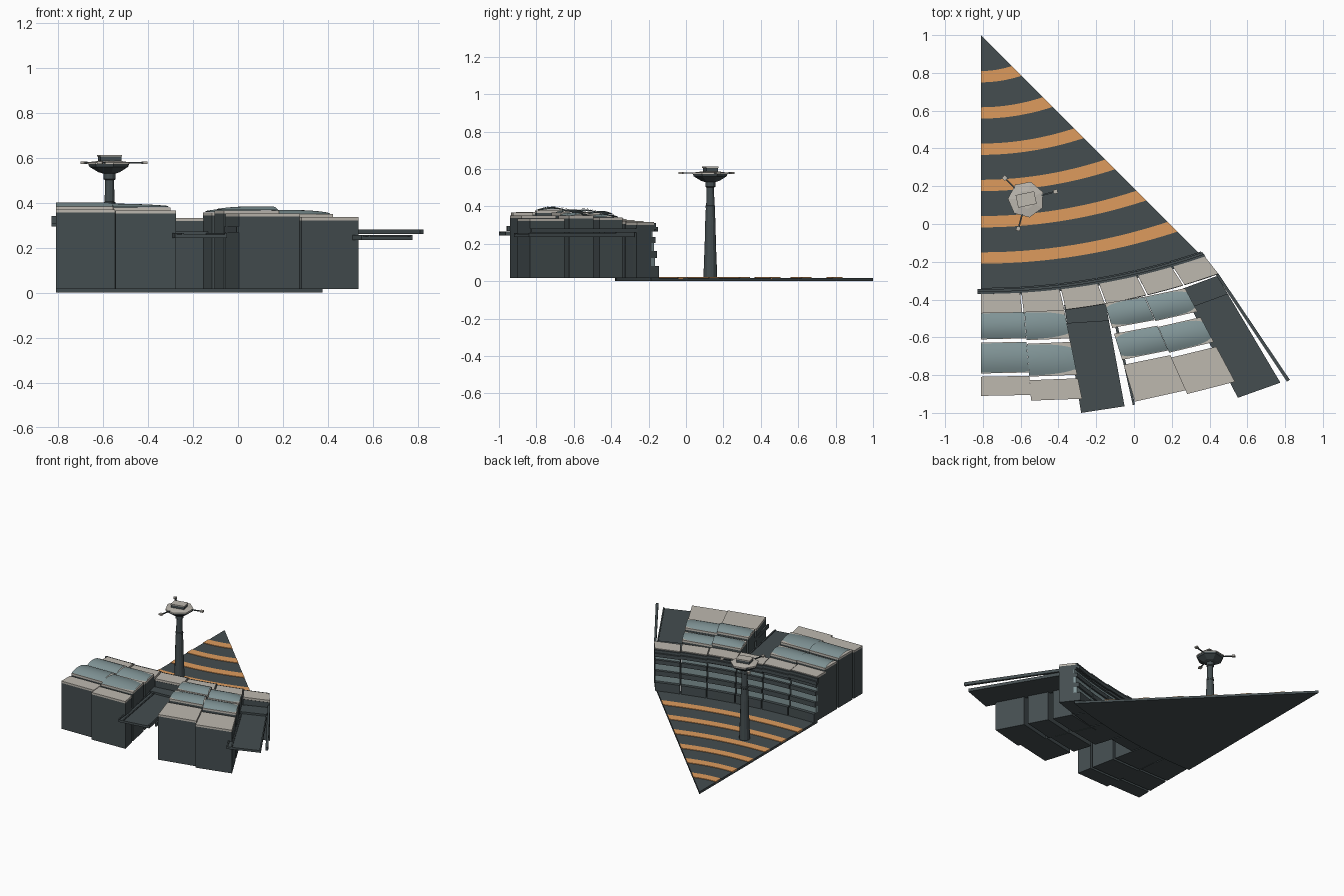
import bpy, bmesh
from math import sin, cos, radians, sqrt, pi
from mathutils import Vector

if "Cube" in bpy.data.objects:
    bpy.data.objects.remove(bpy.data.objects["Cube"])


def mat(name, rgb):
    m = bpy.data.materials.new(name)
    m.diffuse_color = (*rgb, 1)
    m.use_nodes = True
    m.node_tree.nodes["Principled BSDF"].inputs["Base Color"].default_value = m.diffuse_color
    return m


DARK = mat("dark_metal", (0.058, 0.075, 0.08))
ORANGE = mat("orange_paint", (0.73, 0.33, 0.11))
PALE = mat("pale_panel", (0.51, 0.48, 0.43))
GLASS = mat("grey_glass", (0.22, 0.30, 0.31))


def finish(name, bm, m):
    bmesh.ops.recalc_face_normals(bm, faces=bm.faces)
    me = bpy.data.meshes.new(name)
    bm.to_mesh(me)
    bm.free()
    ob = bpy.data.objects.new(name, me)
    bpy.context.collection.objects.link(ob)
    me.materials.append(m)
    return ob


def prism(name, pts, z0, z1, m):
    bm = bmesh.new()
    lo = [bm.verts.new((p[0], p[1], z0)) for p in pts]
    hi = [bm.verts.new((p[0], p[1], z1)) for p in pts]
    bm.faces.new(lo)
    bm.faces.new(hi)
    n = len(pts)
    for i in range(n):
        bm.faces.new((lo[i], lo[(i + 1) % n], hi[(i + 1) % n], hi[i]))
    return finish(name, bm, m)


def lathe(name, prof, n, x, y, m, a0=0.0):
    bm = bmesh.new()
    rings = [[bm.verts.new((x + r * cos(a0 + 2 * pi * k / n), y + r * sin(a0 + 2 * pi * k / n), z))
              for k in range(n)] for r, z in prof]
    for a, b in zip(rings, rings[1:]):
        for k in range(n):
            bm.faces.new((a[k], a[(k + 1) % n], b[(k + 1) % n], b[k]))
    bm.faces.new(rings[0])
    bm.faces.new(rings[-1])
    return finish(name, bm, m)


# Landing apron: wedge with arcs scaled from the apex
AX, AY = -0.81, 1.0


def apron_arc(d, n=14):
    R = 2.64 * d
    end = R * (sqrt(1 + 2 * d / R) - 1)
    xs = [end * i / n for i in range(n + 1)]
    return [(AX + x, AY - d + x * x / (2 * R)) for x in xs]


prism("apron", [(AX, AY)] + apron_arc(1.38), 0, 0.017, DARK)
for i in range(6):
    d = 0.19 + 0.192 * i
    prism(f"apron_stripe_{i}", apron_arc(d) + apron_arc(d + 0.06)[::-1], 0.012, 0.021, ORANGE)

# Curved terminal ring facing the apron
CY = 3.27


def polar(r, deg):
    return (AX + r * sin(radians(deg)), CY - r * cos(radians(deg)))


def ring_piece(name, r0, r1, a0, a1, z0, z1, m, n=4):
    steps = [a0 + (a1 - a0) * i / n for i in range(n + 1)]
    flare = lambda r: 1 + 0.035 * (r - 3.63) / 0.125
    prism(name, [polar(r0, a * flare(r0)) for a in steps] +
          [polar(r1, a * flare(r1)) for a in reversed(steps)], z0, z1, m)


BANDS = [(0.017, 0.08, 3.608, DARK), (0.08, 0.125, 3.632, GLASS), (0.125, 0.16, 3.62, DARK),
         (0.16, 0.205, 3.64, GLASS), (0.205, 0.235, 3.63, DARK), (0.235, 0.265, 3.648, GLASS)]
joints = [0, 3.3, 6.6, 9.8, 13.1, 16.1, 19.0]
for s in range(6):
    a0, a1 = joints[s] + (0.06 if s else 0), joints[s + 1] - 0.06
    top = 0.345 - 0.006 * s
    ring_piece(f"terminal_core_{s}", 3.655, 3.752, a0, a1, 0.017, top - 0.015, DARK)
    for k, (z0, z1, r, m) in enumerate(BANDS):
        ring_piece(f"terminal_band_{s}_{k}", r, 3.665, a0, a1, z0, z1, m)
    ring_piece(f"terminal_fascia_{s}", 3.635, 3.665, a0, a1, 0.265, top - 0.015, DARK)
    ring_piece(f"terminal_roof_{s}", 3.64, 3.75, a0, a1, top - 0.015, top, PALE)
    ring_piece(f"terminal_ledge_{s}", 3.615, 3.627, joints[s] - 0.3 * (s == 0), joints[s + 1],
               top - 0.05, top - 0.025, DARK)
    ring_piece(f"terminal_gutter_{s}", 3.627, 3.64, joints[s] - 0.3 * (s == 0), joints[s + 1],
               top - 0.04, top - 0.005, DARK)


# Two halls made of rows of blocks with roofs; columns run between two guide lines
def on(line, t):
    return Vector(line[0]).lerp(Vector(line[1]), t)


def patch(col, t0, t1):
    a, b = col
    return [on(a, t0), on(b, t0), on(b, t1), on(a, t1)]


def skylight(name, col, t0, t1, z, u0, u1, h=0.017):
    """Bulging glass panel that narrows towards u = +-1."""
    bm = bmesh.new()
    nu, nv = 8, 8
    grid = []
    for i in range(nu + 1):
        f = i / nu
        u = u0 + (u1 - u0) * f
        w = 0.95 - 0.3 * u ** 6
        row = []
        for j in range(nv + 1):
            v = -1 + 2 * j / nv
            t = (t0 + t1) / 2 + (t1 - t0) / 2 * v * w
            p = on(col[0], t).lerp(on(col[1], t), f)
            row.append(bm.verts.new((p.x, p.y, z + 0.001 + h * (1 - v * v) * (1 - 0.6 * u ** 4))))
        grid.append(row)
    for i in range(nu):
        for j in range(nv):
            bm.faces.new((grid[i][j], grid[i + 1][j], grid[i + 1][j + 1], grid[i][j + 1]))
    ob = finish(name, bm, GLASS)
    for p in ob.data.polygons:
        p.use_smooth = True


west = [((( -0.81, -0.47), (-0.81, -0.91)), ((-0.582, -0.465), (-0.547, -0.905))),
        (((-0.58, -0.465), (-0.545, -0.935)), ((-0.37, -0.455), (-0.275, -0.925)))]
east = [(((-0.155, -0.42), (0.005, -0.94)), ((0.055, -0.385), (0.275, -0.88))),
        (((0.058, -0.385), (0.282, -0.90)), ((0.27, -0.34), (0.535, -0.835)))]
west_rows = [(0, 0.32, 0.37), (0.36, 0.73, 0.383), (0.77, 1, 0.37)]
east_rows = [(0, 0.25, 0.357), (0.31, 0.575, 0.366), (0.625, 1, 0.352)]
for hall, cols, rows, spans, drop in (("west", west, west_rows, [(0, 0.5), (0.5, 1)], 0.004),
                                      ("east", east, east_rows, [(-1, 0), (0, 1)], 0.016)):
    for c, col in enumerate(cols):
        for r, (t0, t1, z) in enumerate(rows):
            z -= drop * c
            prism(f"{hall}_hall_block_{c}_{r}", patch(col, t0, t1), 0.017, z - 0.014, DARK)
            prism(f"{hall}_hall_roof_{c}_{r}", patch(col, t0, t1), z - 0.014, z, PALE)
            if r < 2:
                skylight(f"{hall}_hall_skylight_{c}_{r}", col, t0, t1, z, *spans[c])

# Cantilevered decks beside the halls, with rims and rails
decks = [("west_deck", ((-0.37, -0.43), (-0.28, -1.0)), ((-0.15, -0.42), (-0.05, -0.965)), 0.243),
         ("east_deck", ((0.25, -0.345), (0.55, -0.92)), ((0.44, -0.275), (0.775, -0.84)), 0.235)]
for name, a, b, z in decks:
    prism(name, patch((a, b), 0, 1), z, z + 0.016, DARK)
    prism(name + "_neck", patch((a, b), 0, 0.17), z + 0.016, z + 0.03, DARK)
    for k, (f0, f1) in enumerate([(0, 0.04), (0.13, 0.17), (0.96, 1)]):
        edge = lambda f: (on(a, 0).lerp(on(b, 0), f), on(a, 1).lerp(on(b, 1), f))
        prism(f"{name}_rim_{k}", patch((edge(f0), edge(f1)), 0, 1), z + 0.016, z + 0.022, DARK)
prism("west_rail", [(-0.125, -0.43), (-0.11, -0.43), (0.005, -0.955), (-0.006, -0.96)], 0.268, 0.295, DARK)
prism("east_rail", [(0.43, -0.265), (0.445, -0.26), (0.825, -0.825), (0.81, -0.835)], 0.26, 0.282, DARK)

# Control tower: stepped column, seven-sided cabin, cap and three antenna arms
TX, TY = -0.571, 0.13
lathe("tower_column", [(0.037, 0.015), (0.034, 0.1), (0.03, 0.2), (0.028, 0.3), (0.024, 0.39), (0.026, 0.392),
                       (0.026, 0.402), (0.022, 0.405), (0.02, 0.5), (0.027, 0.505), (0.027, 0.54)],
      12, TX, TY, DARK)
lathe("tower_cabin", [(0.03, 0.53), (0.05, 0.536), (0.09, 0.56), (0.095, 0.572)], 7, TX, TY, DARK, radians(75))
lathe("tower_cabin_roof", [(0.097, 0.572), (0.097, 0.58), (0.05, 0.586)], 7, TX, TY, PALE, radians(75))


def bar(name, ang, r0, r1, w, z0, z1, m):
    d, n = Vector((cos(ang), sin(ang))), Vector((-sin(ang), cos(ang))) * w
    c = Vector((TX, TY))
    prism(name, [c + d * r0 - n, c + d * r1 - n, c + d * r1 + n, c + d * r0 + n], z0, z1, m)


bar("tower_cap", radians(12), -0.047, 0.047, 0.031, 0.583, 0.605, DARK)
bar("tower_cap_roof", radians(12), -0.05, 0.05, 0.034, 0.605, 0.612, PALE)
for k in range(3):
    ang = radians(15 + 120 * k)
    bar(f"antenna_arm_{k}", ang, 0.08, 0.155, 0.004, 0.575, 0.581, DARK)
    bar(f"antenna_pod_{k}", ang, 0.15, 0.172, 0.011, 0.573, 0.584, PALE)
